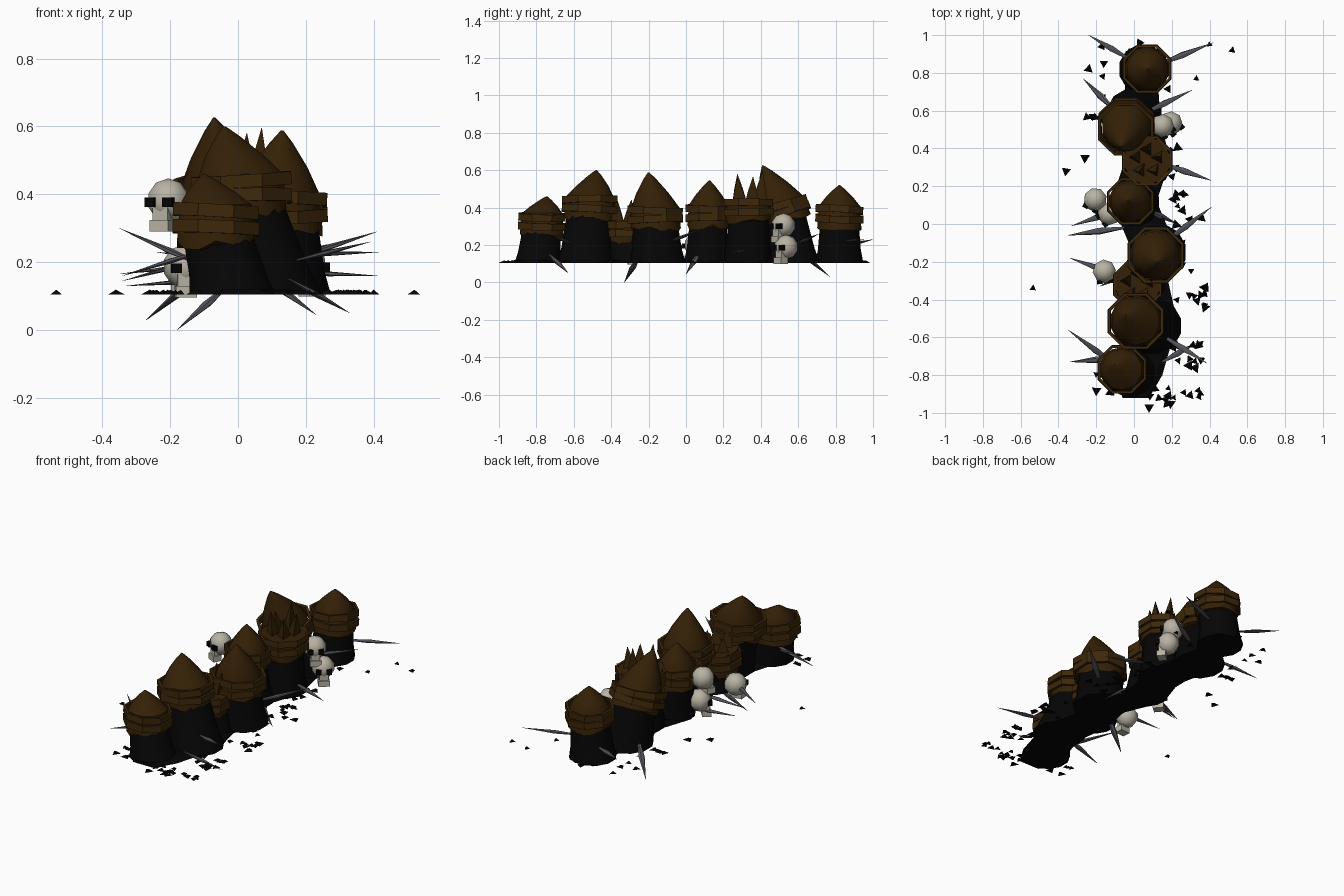
import bpy, bmesh, math, random
from mathutils import Vector, Matrix

random.seed(4)
if "Cube" in bpy.data.objects:
    bpy.data.objects.remove(bpy.data.objects["Cube"], do_unlink=True)
GROUND = 0.105
UP = Vector((0, 0, 1))


def material(name, rgb):
    m = bpy.data.materials.new(name)
    m.use_nodes = True
    m.diffuse_color = (*rgb, 1)
    m.node_tree.nodes["Principled BSDF"].inputs["Base Color"].default_value = (*rgb, 1)
    return m


CHAR = material("charred black", (0.0015, 0.0015, 0.0015))
WOOD = material("dark brown wood", (0.034, 0.0145, 0.002))
BAND = material("brown binding", (0.046, 0.0205, 0.003))
IRON = material("grey iron", (0.085, 0.085, 0.105))
BONE = material("bone", (0.48, 0.45, 0.37))
SOCKET = material("socket black", (0.001, 0.001, 0.001))


def finish(name, bm, mats, smooth=None):
    bmesh.ops.recalc_face_normals(bm, faces=bm.faces)
    me = bpy.data.meshes.new(name)
    bm.to_mesh(me)
    bm.free()
    for m in mats:
        me.materials.append(m)
    ob = bpy.data.objects.new(name, me)
    bpy.context.collection.objects.link(ob)
    if smooth:
        bpy.ops.object.select_all(action="DESELECT")
        ob.select_set(True)
        bpy.context.view_layer.objects.active = ob
        bpy.ops.object.shade_smooth_by_angle(angle=math.radians(smooth))


def loft(bm, sections, sides, axis, ragged=0, closed=False, flat=1):
    """Skin circles given as (centre, radius) that face along the axis."""
    rot = UP.rotation_difference(axis.normalized())
    rings = []
    for i, (c, r) in enumerate(sections):
        ring = []
        for k in range(sides):
            a = math.tau * (k + 0.5) / sides
            p = rot @ Vector((r * math.cos(a), r * math.sin(a), 0))
            p.z *= flat
            if i == 0 and ragged:
                p += axis.normalized() * random.uniform(-ragged, ragged)
            ring.append(bm.verts.new(c + p))
        rings.append(ring)
    if closed:
        rings.append(rings[0])
    for lo, hi in zip(rings, rings[1:]):
        for k in range(sides):
            n = (k + 1) % sides
            bm.faces.new((lo[k], lo[n], hi[n], hi[k]))
    if not closed:
        bm.faces.new(rings[0])
        bm.faces.new(rings[-1])


def post(label, base, top, tip, r, up=UP, broken=False):
    base, top, tip = Vector((*base, GROUND)), Vector(top), Vector(tip)
    up = Vector(up).normalized()
    # Charred trunk with flared foot
    bm = bmesh.new()
    neck = top - up * 0.07
    loft(bm, [(base, r * 0.96), (base.lerp(neck, 0.3), r * 0.86), (neck, r * 0.76)], 12, UP)
    finish(label + "_trunk", bm, [CHAR], 35)
    # Wooden collar with ragged lower edge, then cap or splinters
    bm = bmesh.new()
    low = top - up * 0.12
    if broken:
        loft(bm, [(low, r * 0.86), (top, r * 0.88)], 14, up, 0.015)
        for k in range(5):
            a = math.tau * (k + 0.25) / 5
            out = Vector((math.cos(a), math.sin(a), 0))
            foot = top + out * r * 0.42 - up * 0.02
            height = (tip.z - top.z) * (0.8, 1, 0.65, 0.9, 0.75)[k] + 0.02
            end = foot + out * 0.015 + up * height
            loft(bm, [(foot, 0.045), (foot.lerp(end, 0.5), 0.026), (end, 0.001)], 3, end - foot)
    else:
        loft(bm, [(low, r * 0.86), (top, r * 0.79), (top.lerp(tip, 0.4), r * 0.54),
                  (top.lerp(tip, 0.8), r * 0.22), (tip, 0.004)], 14, up, 0.015)
    finish(label + "_cap", bm, [WOOD], 35)
    # Two loose eight sided hoops
    bm = bmesh.new()
    for drop, size in ((.02, 1.0), (.069, 1.01)):
        c = top - up * drop
        axis = up + Vector((random.uniform(-.07, .07), random.uniform(-.07, .07), 0))
        half, outer = axis.normalized() * 0.019, r * size
        loft(bm, [(c - half, outer), (c + half, outer), (c + half, outer * 0.9),
                  (c - half, outer * 0.9)], 8, axis, closed=True)
    finish(label + "_hoops", bm, [BAND])


post("post_1", (.05, .82), (.07, .82, .41), (.075, .82, .52), .138)
post("post_2", (.0, .57), (-.045, .5, .43), (-.07, .41, .625), .158, (-.08, -.36, 1))
post("post_3", (.07, .33), (.07, .335, .445), (.06, .34, .595), .142, broken=True)
post("post_4", (.01, .11), (-.02, .12, .415), (-.03, .125, .545), .132)
post("post_5", (.125, -.15), (.115, -.165, .405), (.13, -.2, .588), .16)
post("post_6", (.04, -.31), (.02, -.32, .33), (.02, -.33, .47), .138, (.05, .05, 1), True)
post("post_7", (.1, -.54), (.01, -.515, .46), (-.04, -.48, .6), .16)
post("post_8", (-.015, -.79), (-.065, -.77, .37), (-.1, -.745, .46), .137)

# Scorched earth bed along the wall
bm = bmesh.new()
rows = []
path = [(.01, -.92, .07), (.02, -.8, .13), (.1, -.52, .13), (.06, -.3, .12),
        (.1, -.12, .12), (.0, .12, .12), (.07, .33, .12), (.02, .56, .12),
        (.04, .7, .09), (.05, .93, .08)]
for x, y, w in path:
    rows.append([bm.verts.new((x + s * w, y, z)) for s, z in
                 ((-1, GROUND), (-.75, GROUND + .015), (.75, GROUND + .015), (1, GROUND))])
for a, b in zip(rows, rows[1:]):
    for k in range(4):
        n = (k + 1) % 4
        bm.faces.new((a[k], a[n], b[n], b[k]))
bm.faces.new(rows[0])
bm.faces.new(rows[-1])
finish("earth_bed", bm, [CHAR])

# Flat iron spikes from foot to point
spikes = [((-.02, .87, .2), (-.24, 1, .23)), ((.12, .84, .22), (.42, .96, .23)),
          ((-.1, .6, .17), (-.27, .77, .03)), ((.04, .58, .2), (.31, .71, .26)),
          ((.15, .32, .17), (.41, .23, .16)), ((.16, -.1, .21), (.41, .09, .29)),
          ((.06, .08, .17), (.23, .0, .045)), ((-.05, -.02, .2), (-.35, -.06, .165)),
          ((-.06, .08, .15), (-.33, -.01, .13)), ((-.06, -.28, .22), (-.34, -.18, .145)),
          ((-.02, -.25, .14), (-.18, -.33, 0)), ((-.08, -.76, .18), (-.35, -.56, .3)),
          ((-.08, -.71, .24), (-.34, -.73, .16)), ((.15, -.59, .2), (.39, -.74, .26)),
          ((.15, -.73, .15), (.33, -.63, .05))]
bm = bmesh.new()
for foot, point in spikes:
    f, p = Vector(foot), Vector(point)
    loft(bm, [(f, .006), (f.lerp(p, .45), .018), (p, .0008)], 6, p - f, flat=.4)
finish("iron_spikes", bm, [IRON])


def skull(label, pos, turn):
    place = Matrix.Translation(pos) @ Matrix.Rotation(math.radians(turn), 4, "Z")
    # Cranium
    bm = bmesh.new()
    bmesh.ops.create_uvsphere(bm, u_segments=8, v_segments=5, radius=.065, matrix=place)
    finish(label + "_cranium", bm, [BONE], 50)
    # Cheeks and jaw
    bm = bmesh.new()
    for y, z, size in ((-.03, -.04, (.05, .045, .04, 1)), (-.036, -.074, (.062, .05, .034, 1))):
        bmesh.ops.create_cube(bm, size=1, matrix=place @ Matrix.Translation((0, y, z))
                              @ Matrix.Diagonal(size))
    finish(label + "_jaw", bm, [BONE])
    # Eye sockets
    bm = bmesh.new()
    for s in (-1, 1):
        bmesh.ops.create_cube(bm, size=1, matrix=place @ Matrix.Translation((s * .029, -.052, -.005))
                              @ Matrix.Diagonal((.03, .028, .028, 1)))
    finish(label + "_sockets", bm, [SOCKET])


skull("skull_high_right", (-.205, .13, .382), -28)
skull("skull_low_right", (-.13, .055, .2), -50)
skull("skull_front_right", (-.157, -.25, .187), 5)
skull("skull_high_left", (.15, .52, .305), 40)
skull("skull_low_left", (.195, .535, .19), 40)

# Scattered cinders: fixed outliers, then strewn clusters (x, y ranges, count)
spots = [(-.535, -.34), (.52, .92), (.4, .95), (.08, -.97), (-.36, .28), (-.26, .35),
         (-.16, .85), (-.17, .94), (-.24, .82), (.33, .77), (.03, .96), (-.22, .57)]
for x0, x1, y0, y1, n in ((.17, .36, -.92, -.62, 18), (.2, .4, -.46, -.3, 12),
                          (.05, .2, -.96, -.86, 9), (-.22, -.1, -.9, -.78, 6),
                          (.16, .36, -.25, .2, 13), (-.26, -.14, .5, .96, 5),
                          (.14, .24, .2, .75, 5)):
    spots += [(random.uniform(x0, x1), random.uniform(y0, y1)) for _ in range(n)]
bm = bmesh.new()
for x, y in spots:
    r = random.uniform(.017, .031)
    turn = Matrix.Rotation(random.uniform(0, math.tau), 4, "Z")
    bmesh.ops.create_cone(bm, cap_ends=True, segments=3, radius1=r, radius2=0, depth=.014,
                          matrix=Matrix.Translation((x, y, GROUND + .007)) @ turn)
finish("cinders", bm, [CHAR])
